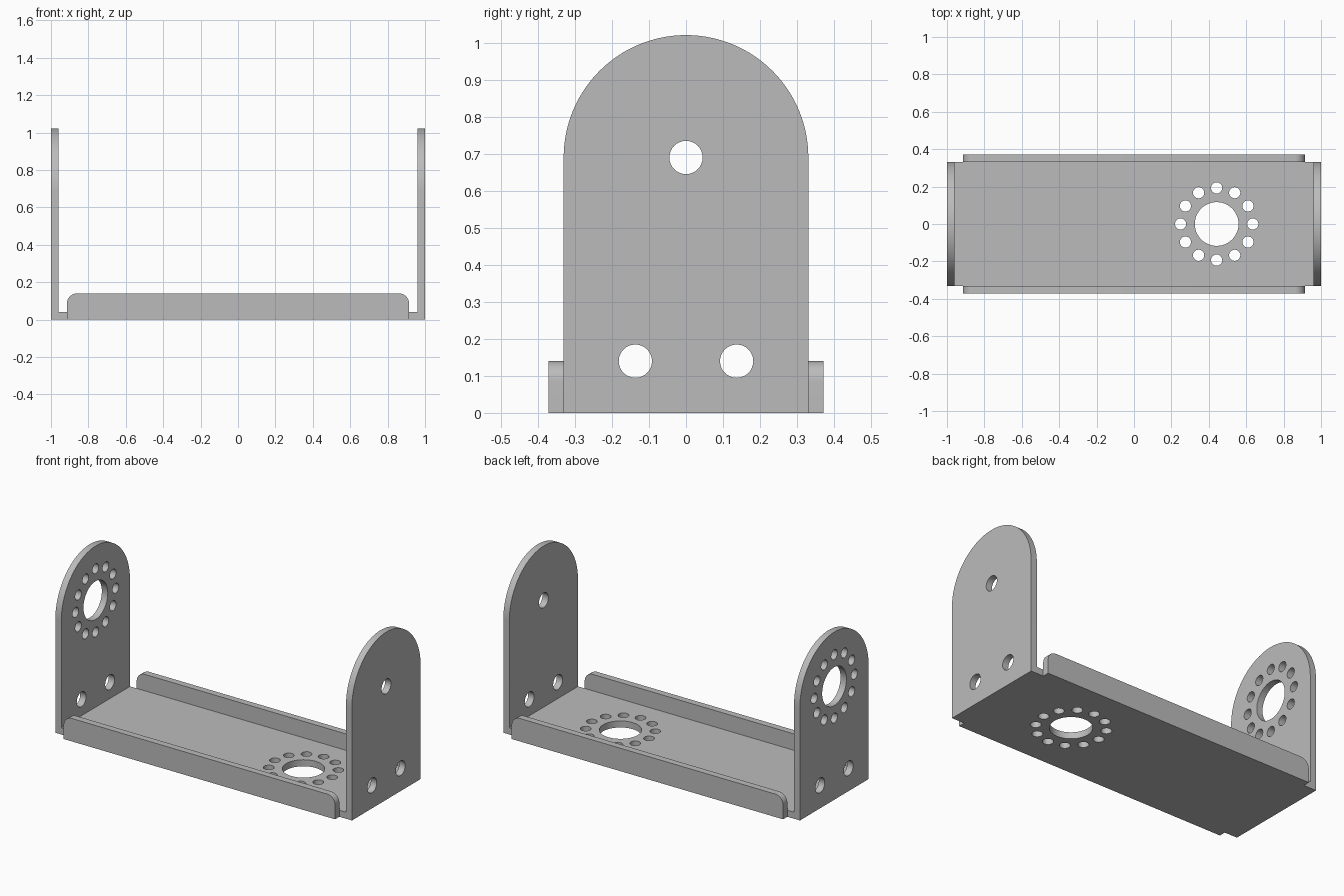
import bpy, bmesh, math
from mathutils import Vector

if "Cube" in bpy.data.objects:
    bpy.data.objects.remove(bpy.data.objects["Cube"], do_unlink=True)

T = 0.04         # sheet thickness
HALF_W = 0.331   # half width of floor and end walls
PIVOT_Z = 0.691  # centre of the rounded wall tops

metal = bpy.data.materials.new("light_grey_metal")
metal.use_nodes = True
GREY = (0.5, 0.5, 0.5, 1.0)
metal.diffuse_color = GREY
metal.node_tree.nodes["Principled BSDF"].inputs["Base Color"].default_value = GREY


def arc(cx, cy, r, start, end, n):
    """Points along an arc, angles in degrees."""
    angles = [math.radians(start + (end - start) * i / n) for i in range(n + 1)]
    return [(cx + r * math.cos(a), cy + r * math.sin(a)) for a in angles]


def circle(cx, cy, r, n=32):
    return arc(cx, cy, r, 0, 360, n)[:-1]


def horn_holes(cx, cy):
    """A large centre hole with twelve small holes around it."""
    holes = [circle(cx, cy, 0.117, 48)]
    for x, y in circle(cx, cy, 0.193, 12):
        holes.append(circle(x, y, 0.03, 24))
    return holes


def plate(name, outline, holes, place, direction):
    """Fill an outline with holes, then extrude it into a sheet."""
    bm = bmesh.new()
    for loop in [outline] + holes:
        verts = [bm.verts.new(place(u, v)) for u, v in loop]
        for i, vert in enumerate(verts):
            bm.edges.new((vert, verts[(i + 1) % len(verts)]))
    bmesh.ops.triangle_fill(bm, use_beauty=True, edges=bm.edges[:])
    res = bmesh.ops.extrude_face_region(bm, geom=bm.faces[:])
    moved = [g for g in res["geom"] if isinstance(g, bmesh.types.BMVert)]
    bmesh.ops.translate(bm, verts=moved, vec=Vector(direction))
    bmesh.ops.recalc_face_normals(bm, faces=bm.faces[:])
    mesh = bpy.data.meshes.new(name)
    bm.to_mesh(mesh)
    bm.free()
    mesh.materials.append(metal)
    obj = bpy.data.objects.new(name, mesh)
    bpy.context.collection.objects.link(obj)
    bpy.ops.object.select_all(action='DESELECT')
    obj.select_set(True)
    bpy.context.view_layer.objects.active = obj
    bpy.ops.object.shade_smooth_by_angle(angle=math.radians(30))
    return obj


# Floor with the ring of holes near the left end
X = 1.0 - T
plate("floor", [(-X, -HALF_W), (X, -HALF_W), (X, HALF_W), (-X, HALF_W)],
      horn_holes(0.442, 0.0), lambda u, v: (u, v, 0.0), (0, 0, T))

# End walls with round tops and two lower holes each
wall = [(-HALF_W, 0.0), (HALF_W, 0.0)] + arc(0.0, PIVOT_Z, HALF_W, 0, 180, 64)
lower_holes = [circle(s * 0.137, 0.14, 0.045) for s in (-1, 1)]
plate("left_wall", wall, lower_holes + [circle(0.0, PIVOT_Z, 0.045)],
      lambda u, v: (1.0, u, v), (-T, 0, 0))
plate("right_wall", wall, lower_holes + horn_holes(0.0, PIVOT_Z),
      lambda u, v: (-1.0, u, v), (T, 0, 0))

# Long side flanges with rounded upper corners
L, H, R = 0.915, 0.14, 0.055
flange = ([(-L, 0.0), (L, 0.0)] + arc(L - R, H - R, R, 0, 90, 12)
          + arc(-L + R, H - R, R, 90, 180, 12))
for name, s in (("front_flange", -1), ("back_flange", 1)):
    plate(name, flange, [], lambda u, v: (u, s * HALF_W, v), (0, s * 0.041, 0))
